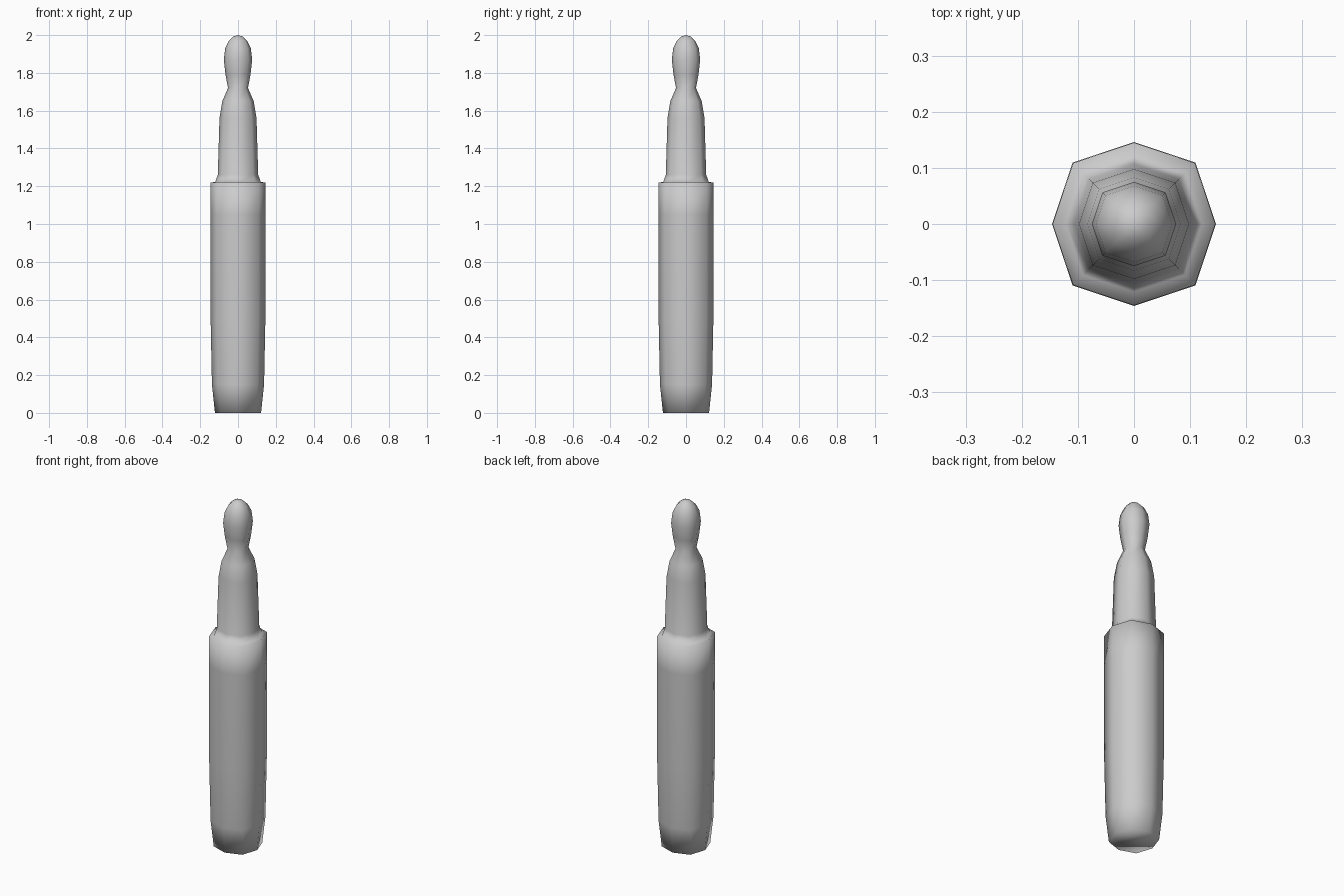
import bpy
import bmesh
from math import cos, sin, pi

if "Cube" in bpy.data.objects:
    bpy.data.objects.remove(bpy.data.objects["Cube"])

SIDES = 8
DIAGONAL = 1.06  # diagonal corners stand slightly further out

grey = bpy.data.materials.new("plain_grey")
grey.use_nodes = True
colour = (0.6, 0.6, 0.6, 1)
grey.diffuse_color = colour
grey.node_tree.nodes["Principled BSDF"].inputs["Base Color"].default_value = colour

# Radius and height, from the base up to the rounded tip
profile = [
    (0.122, 0), (0.138, 0.15), (0.145, 0.5), (0.146, 1.05), (0.145, 1.22),
    (0.121, 1.222), (0.107, 1.26), (0.098, 1.56), (0.083, 1.65),
    (0.053, 1.72), (0.066, 1.79), (0.075, 1.87), (0.068, 1.93),
    (0.049, 1.97), (0.026, 1.992),
]


def add_ring(bm, radius, z):
    ring = []
    for i in range(SIDES):
        a = 2 * pi * i / SIDES
        r = radius * (DIAGONAL if i % 2 else 1)
        ring.append(bm.verts.new((r * cos(a), r * sin(a), z)))
    return ring


# Eight-sided turned body
bm = bmesh.new()
rings = [add_ring(bm, r, z) for r, z in profile]
tip = bm.verts.new((0, 0, 2))
for i in range(SIDES):
    j = (i + 1) % SIDES
    for low, high in zip(rings, rings[1:]):
        bm.faces.new((low[i], low[j], high[j], high[i]))
    bm.faces.new((rings[-1][i], rings[-1][j], tip))
bm.faces.new(rings[0][::-1])  # base
for face in bm.faces:
    face.smooth = True

mesh = bpy.data.meshes.new("turned_body")
bm.to_mesh(mesh)
bm.free()
mesh.materials.append(grey)
bpy.context.collection.objects.link(bpy.data.objects.new("turned_body", mesh))
